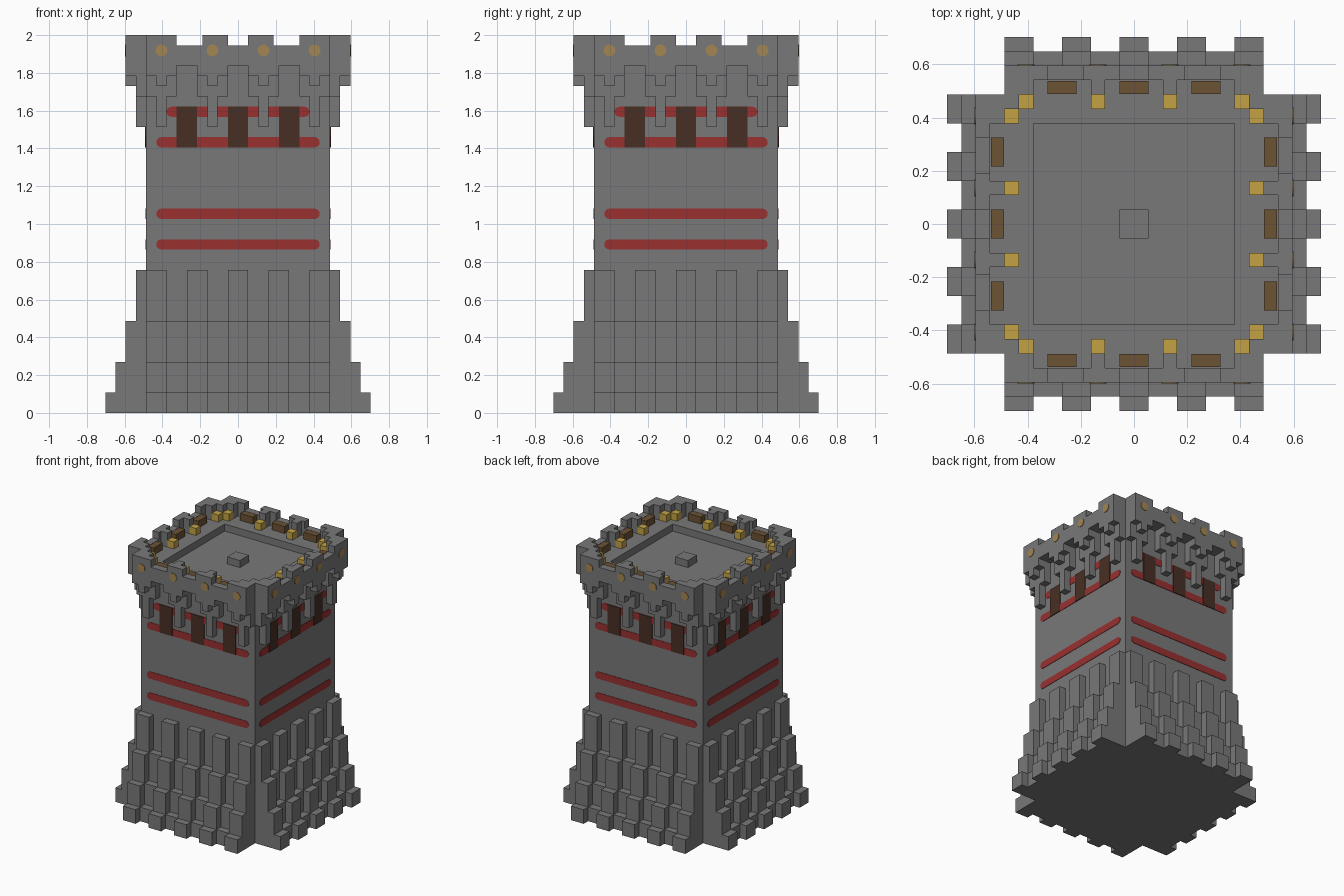
import bpy, bmesh, math
from mathutils import Matrix, Vector

U = 2 / 37  # one block

if "Cube" in bpy.data.objects:
    bpy.data.objects.remove(bpy.data.objects["Cube"])


def material(name, rgb):
    m = bpy.data.materials.new(name)
    m.use_nodes = True
    color = (*rgb, 1)
    m.diffuse_color = color
    bsdf = m.node_tree.nodes["Principled BSDF"]
    bsdf.inputs["Base Color"].default_value = color
    bsdf.inputs["Roughness"].default_value = 0.9
    return m


STONE = material("stone grey", (0.19, 0.19, 0.19))
RED = material("red", (0.32, 0.03, 0.03))
DARK = material("dark brown", (0.065, 0.028, 0.018))
BROWN = material("brown", (0.15, 0.085, 0.035))
GOLD = material("gold", (0.55, 0.36, 0.06))
DULL = material("dull gold", (0.37, 0.24, 0.085))


def box(bm, x0, x1, d0, d1, z0, z1):
    """Box on the front side: x range, outward depth range, height range."""
    size = Matrix.Diagonal((x1 - x0, d1 - d0, z1 - z0, 1))
    mid = Matrix.Translation(((x0 + x1) / 2, -(d0 + d1) / 2, (z0 + z1) / 2))
    bmesh.ops.create_cube(bm, size=1, matrix=mid @ size)


def mirrored(bm, x0, x1, *rest):
    if x0 == 0:
        box(bm, -x1, x1, *rest)
    else:
        box(bm, x0, x1, *rest)
        box(bm, -x1, -x0, *rest)


def finish(name, bm, mat, sides=4):
    """Repeat the front-side geometry around the tower and make the object."""
    base = list(bm.verts) + list(bm.edges) + list(bm.faces)
    for k in range(1, sides):
        copy = bmesh.ops.duplicate(bm, geom=base)["geom"]
        verts = [g for g in copy if isinstance(g, bmesh.types.BMVert)]
        bmesh.ops.rotate(bm, verts=verts, cent=(0, 0, 0),
                         matrix=Matrix.Rotation(k * math.pi / 2, 3, 'Z'))
    bmesh.ops.scale(bm, vec=Vector((U, U, U)), verts=bm.verts)
    bmesh.ops.recalc_face_normals(bm, faces=bm.faces)
    mesh = bpy.data.meshes.new(name)
    bm.to_mesh(mesh)
    bm.free()
    mesh.materials.append(mat)
    ob = bpy.data.objects.new(name, mesh)
    bpy.context.collection.objects.link(ob)
    return ob


# Tower body, roof rim and centre block
bm = bmesh.new()
box(bm, -9, 9, -9, 9, 0, 34)
finish("tower_body", bm, STONE, 1)
bm = bmesh.new()
box(bm, -9, 7, 7, 9, 34, 35)
finish("roof_rim", bm, STONE)
bm = bmesh.new()
box(bm, -1, 1, -1, 1, 34, 35)
finish("roof_hatch", bm, STONE, 1)

# Stepped buttresses, with the gaps one step further in
bm = bmesh.new()
tiers = [14, 9, 5, 2]
for i, top in enumerate(tiers):
    for x in range(-9, 9, 4):
        box(bm, x, x + 2, 9 + i, 10 + i, 0, top)
    if i < 3:
        for x in range(-7, 7, 4):
            box(bm, x, x + 2, 9 + i, 10 + i, 0, tiers[i + 1])
finish("buttresses", bm, STONE)

# Outer parapet: scalloped bottom edge and merlons
bm = bmesh.new()
for x0, x1, low, high in [(0, 1, 34, 36), (1, 2, 33, 37), (2, 3, 32, 37),
                          (3, 3.5, 33, 37), (3.5, 4, 33, 36), (4, 6, 34, 36),
                          (6, 7, 33, 37), (7, 8, 32, 37), (8, 9, 33, 37)]:
    mirrored(bm, x0, x1, 10, 11, low, high)
finish("parapet", bm, STONE)

# Inner layer: hanging corbels, arches and piers
bm = bmesh.new()
for x0, x1, low, high in [(0, 1, 34, 35), (1, 2, 31, 35), (2, 3, 28, 37),
                          (3, 4, 31, 35), (4, 6, 34, 35), (6, 7, 31, 35),
                          (7, 8, 28, 37), (8, 9, 31, 37)]:
    mirrored(bm, x0, x1, 9, 10, low, high)
finish("corbels", bm, STONE)
bm = bmesh.new()
box(bm, 8, 9, 8, 9, 35, 37)
finish("corner_posts", bm, STONE)

# Gold blocks and brown crates on the walkway
bm = bmesh.new()
for x in (2, 7):
    mirrored(bm, x, x + 1, 8, 9, 35, 36)
finish("gold_blocks", bm, GOLD)
bm = bmesh.new()
for x in (-5, 0, 5):
    box(bm, x - 1, x + 1, 9.05, 9.95, 35, 36)
finish("wooden_crates", bm, BROWN)

# Gold studs on the parapet
bm = bmesh.new()
for x in (-7.5, -2.5, 2.5, 7.5):
    bmesh.ops.create_cone(bm, cap_ends=True, segments=16, radius1=0.58,
                          radius2=0.58, depth=0.1,
                          matrix=Matrix.Translation((x, -11.03, 35.5))
                          @ Matrix.Rotation(math.pi / 2, 4, 'X'))
finish("parapet_studs", bm, DULL)

# Red stripes with rounded ends
bm = bmesh.new()
for z, half in ((16.5, 8), (19.5, 8), (26.5, 8), (29.5, 7)):
    outline = []
    for side in (1, -1):
        for k in range(9):
            a = math.pi * (k / 8 - 0.5)
            outline.append(bm.verts.new((side * (half - 0.5 + 0.5 * math.cos(a)), -9.06,
                                         z + side * 0.5 * math.sin(a))))
    face = bm.faces.new(outline)
    extruded = bmesh.ops.extrude_face_region(bm, geom=[face])["geom"]
    bmesh.ops.translate(bm, vec=(0, 0.08, 0),
                        verts=[g for g in extruded if isinstance(g, bmesh.types.BMVert)])
finish("red_stripes", bm, RED)

# Dark windows
bm = bmesh.new()
for x in (-5, 0, 5):
    box(bm, x - 1, x + 1, 8.98, 9.12, 26, 30)
finish("windows", bm, DARK)
